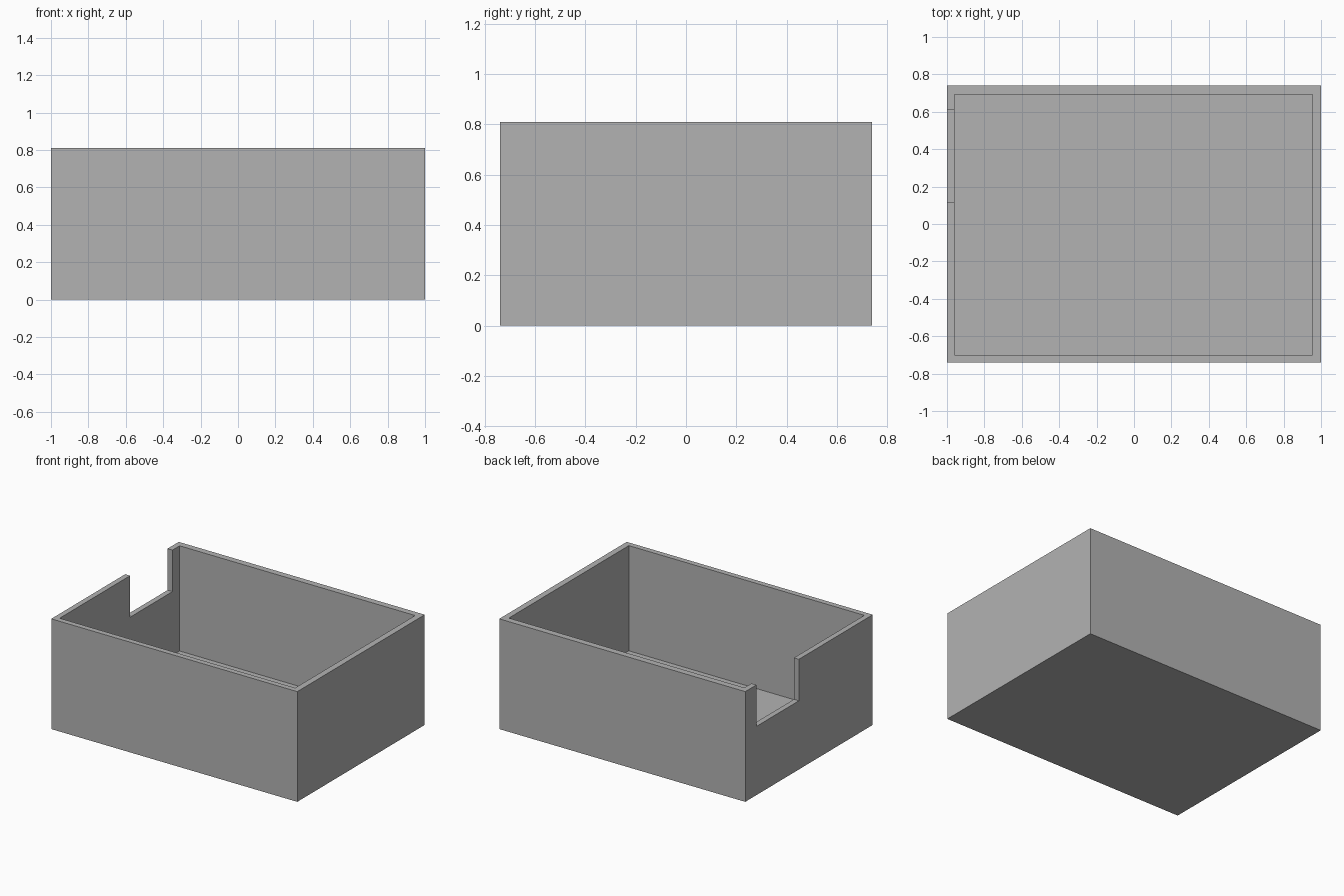
import bpy
import bmesh
from mathutils import Vector

if "Cube" in bpy.data.objects:
    bpy.data.objects.remove(bpy.data.objects["Cube"], do_unlink=True)

HEIGHT = 0.81
FLOOR = 0.037

grey = bpy.data.materials.new("plain_grey")
grey.use_nodes = True
colour = (0.45, 0.45, 0.45, 1)
grey.diffuse_color = colour
grey.node_tree.nodes["Principled BSDF"].inputs["Base Color"].default_value = colour


def block(name, low, high):
    """Axis-aligned box between two corners."""
    low, high = Vector(low), Vector(high)
    bm = bmesh.new()
    bmesh.ops.create_cube(bm, size=1)
    for v in bm.verts:
        v.co = (low + high) / 2 + v.co * (high - low)
    mesh = bpy.data.meshes.new(name)
    bm.to_mesh(mesh)
    bm.free()
    obj = bpy.data.objects.new(name, mesh)
    mesh.materials.append(grey)
    bpy.context.collection.objects.link(obj)
    return obj


def cut(target, cutter):
    """Subtract a hidden cutter from the target."""
    mod = target.modifiers.new(cutter.name, "BOOLEAN")
    mod.operation = "DIFFERENCE"
    mod.solver = "EXACT"
    mod.object = cutter
    cutter.hide_render = True
    cutter.hide_set(True)


# Open box body
tray = block("open_box", (-1, -0.74, 0), (1, 0.74, HEIGHT))

# Hollow inside, leaving the walls and floor
cut(tray, block("cavity_cutter", (-0.96, -0.70, FLOOR), (0.955, 0.693, HEIGHT + 0.2)))

# Notch in the right-hand wall, towards the back
cut(tray, block("notch_cutter", (-1.2, 0.118, 0.505), (-0.9, 0.61, HEIGHT + 0.3)))

# Bake the cuts and drop the cutters
bpy.context.view_layer.update()
graph = bpy.context.evaluated_depsgraph_get()
baked = bpy.data.meshes.new_from_object(tray.evaluated_get(graph))
cutters = [m.object for m in tray.modifiers]
tray.modifiers.clear()
tray.data = baked
for cutter in cutters:
    bpy.data.objects.remove(cutter, do_unlink=True)
